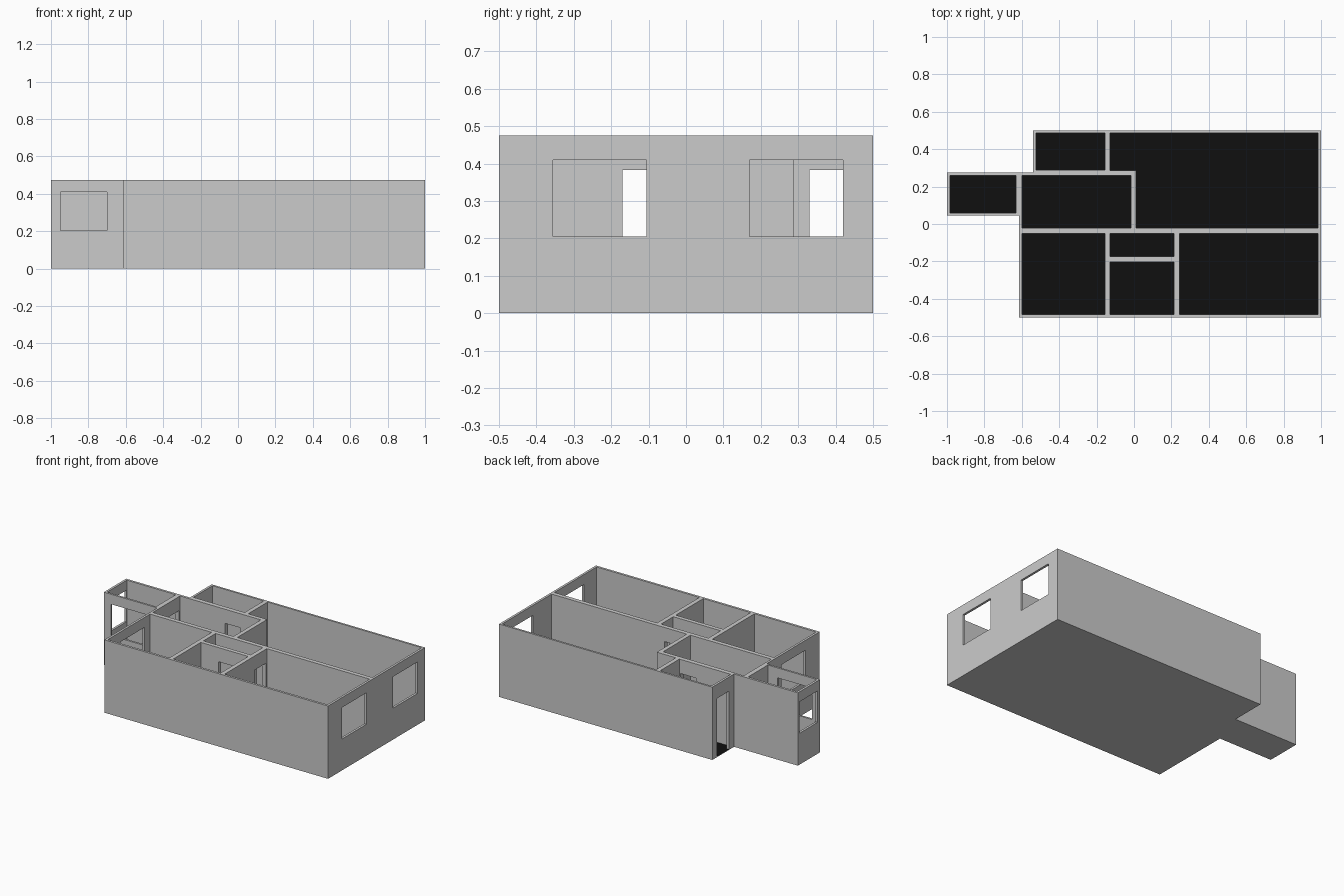
import bpy, bmesh

if "Cube" in bpy.data.objects:
    bpy.data.objects.remove(bpy.data.objects["Cube"])

H = 0.475       # wall height
FLOOR = 0.005   # slab thickness
DOOR_TOP = 0.383
SILL, HEAD = 0.205, 0.41


def prism(name, outline, z0, z1):
    """Extrude a flat outline between two heights."""
    bm = bmesh.new()
    face = bm.faces.new([bm.verts.new((x, y, z0)) for x, y in outline])
    ext = bmesh.ops.extrude_face_region(bm, geom=[face])
    top = [v for v in ext["geom"] if isinstance(v, bmesh.types.BMVert)]
    bmesh.ops.translate(bm, verts=top, vec=(0, 0, z1 - z0))
    bmesh.ops.recalc_face_normals(bm, faces=bm.faces[:])
    mesh = bpy.data.meshes.new(name)
    bm.to_mesh(mesh)
    bm.free()
    ob = bpy.data.objects.new(name, mesh)
    bpy.context.collection.objects.link(ob)
    return ob


def rect(x0, x1, y0, y1):
    return [(x0, y0), (x1, y0), (x1, y1), (x0, y1)]


# Solid block with the outer house outline
house = prism("house_walls", [
    (-0.615, -0.5), (1, -0.5), (1, 0.5), (-0.54, 0.5), (-0.54, 0.275),
    (-1, 0.275), (-1, 0.045), (-0.615, 0.045)], 0, H)

# Rooms hollowed out of the block
rooms = {
    "entry": rect(-0.525, -0.155, 0.29, 0.487),
    "living": [(-0.127, 0.487), (-0.127, 0.287), (0.01, 0.287), (0.01, -0.022),
               (0.985, -0.022), (0.985, 0.487)],
    "kitchen": rect(-0.6, -0.017, -0.022, 0.26),
    "balcony": rect(-0.985, -0.631, 0.058, 0.26),
    "left_bedroom": rect(-0.6, -0.155, -0.485, -0.05),
    "corridor": rect(-0.127, 0.215, -0.175, -0.05),
    "bathroom": rect(-0.127, 0.215, -0.485, -0.202),
    "right_bedroom": rect(0.243, 0.985, -0.485, -0.05),
}
cutters = [prism("cut_" + n, o, FLOOR, H + 0.1) for n, o in rooms.items()]


def door(*r):
    cutters.append(prism("cut_door", rect(*r), FLOOR, DOOR_TOP))


def window(*r):
    cutters.append(prism("cut_window", rect(*r), SILL, HEAD))


# Doors in walls facing x
for x, y0, y1 in [(-0.535, 0.33, 0.45), (-0.141, 0.33, 0.45),
                  (-0.616, 0.14, 0.25), (-0.141, -0.17, -0.06),
                  (0.229, -0.17, -0.06)]:
    door(x - 0.03, x + 0.03, y0, y1)
# Doors in walls facing y
for y, x0, x1 in [(0.275, -0.275, -0.165), (-0.188, 0.0, 0.1),
                  (-0.036, 0.06, 0.17)]:
    door(x0, x1, y - 0.03, y + 0.03)

# Windows in walls facing x, then the balcony front
for x, y0, y1 in [(0.993, -0.355, -0.105), (0.993, 0.17, 0.42),
                  (-0.608, -0.355, -0.105), (-0.993, 0.072, 0.258)]:
    window(x - 0.03, x + 0.03, y0, y1)
window(-0.95, -0.70, 0.02, 0.08)

# Cut everything and keep the finished mesh
for c in cutters:
    mod = house.modifiers.new("cut", 'BOOLEAN')
    mod.operation, mod.solver, mod.object = 'DIFFERENCE', 'EXACT', c
bpy.context.view_layer.update()
result = bpy.data.meshes.new_from_object(
    house.evaluated_get(bpy.context.evaluated_depsgraph_get()))
house.modifiers.clear()
house.data = result
for c in cutters:
    bpy.data.objects.remove(c)

# Grey walls, black room floors
mats = []
for name, v in (("wall_grey", 0.8), ("floor_black", 0.005)):
    m = bpy.data.materials.new(name)
    m.diffuse_color = (v, v, v, 1)
    m.use_nodes = True
    m.node_tree.nodes["Principled BSDF"].inputs["Base Color"].default_value = m.diffuse_color
    mats.append(m)
result.materials.clear()
for m in mats:
    result.materials.append(m)
for p in result.polygons:
    p.material_index = int(p.normal.z > 0.9 and p.center.z < 0.01)
